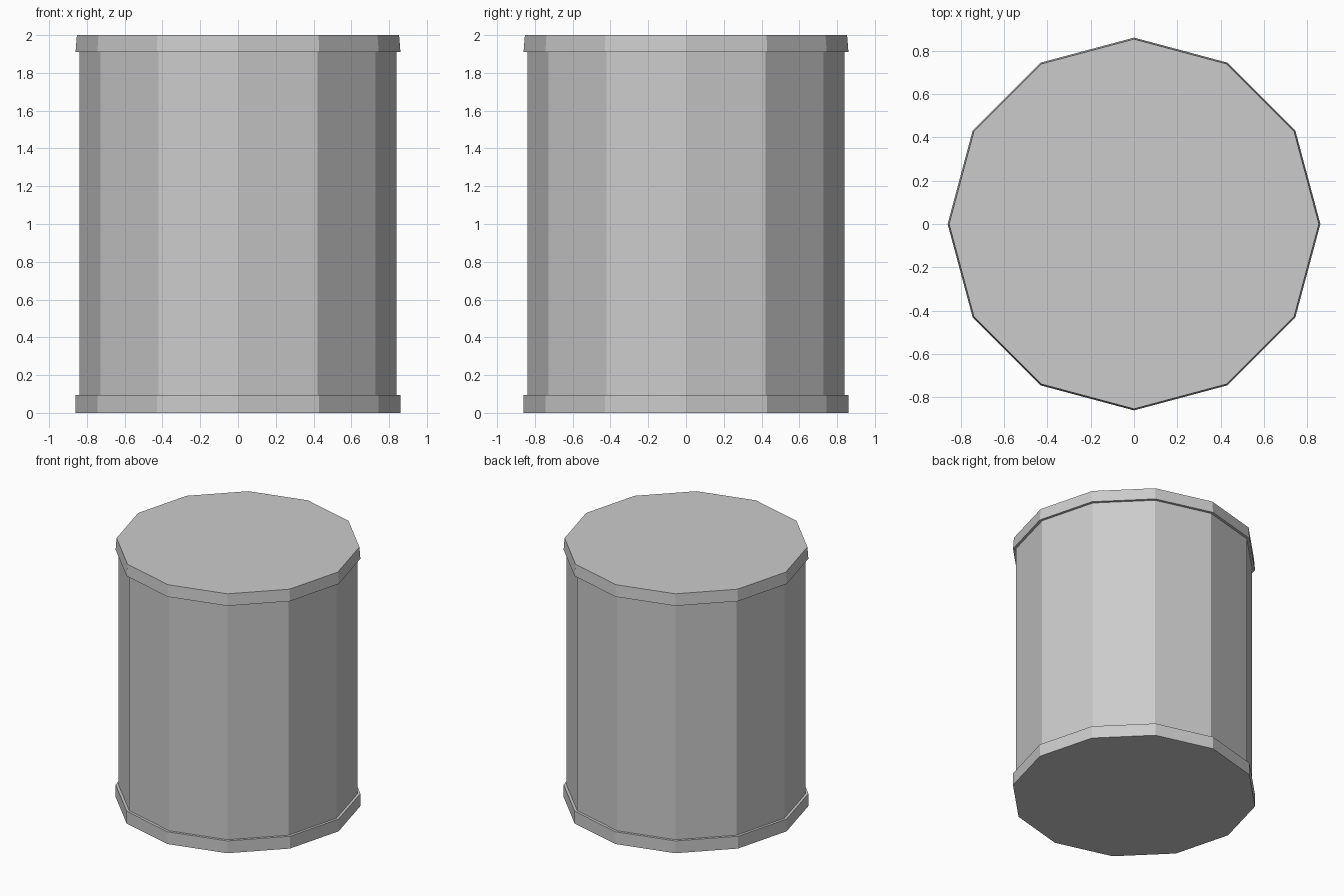
import bpy
import bmesh
from math import cos, sin, tau

cube = bpy.data.objects.get("Cube")
if cube:
    bpy.data.objects.remove(cube, do_unlink=True)

SIDES = 12

grey = bpy.data.materials.new("light_grey")
grey.use_nodes = True
colour = (0.6, 0.6, 0.6, 1)
grey.diffuse_color = colour
grey.node_tree.nodes["Principled BSDF"].inputs["Base Color"].default_value = colour


def drum(name, z0, z1, r0, r1):
    """Capped twelve-sided prism with a corner on each axis."""
    bm = bmesh.new()
    rings = [[bm.verts.new((r * cos(tau * i / SIDES), r * sin(tau * i / SIDES), z))
              for i in range(SIDES)] for r, z in ((r0, z0), (r1, z1))]
    low, high = rings
    bm.faces.new(low[::-1])
    bm.faces.new(high)
    for i in range(SIDES):
        j = (i + 1) % SIDES
        bm.faces.new((low[i], low[j], high[j], high[i]))
    mesh = bpy.data.meshes.new(name)
    bm.to_mesh(mesh)
    bm.free()
    mesh.materials.append(grey)
    obj = bpy.data.objects.new(name, mesh)
    bpy.context.collection.objects.link(obj)
    return obj


# Base rim, straight body and slightly tapered lid
drum("base_rim", 0, 0.095, 0.86, 0.86)
drum("body", 0.05, 1.95, 0.84, 0.84)
drum("lid", 1.91, 2, 0.86, 0.853)
